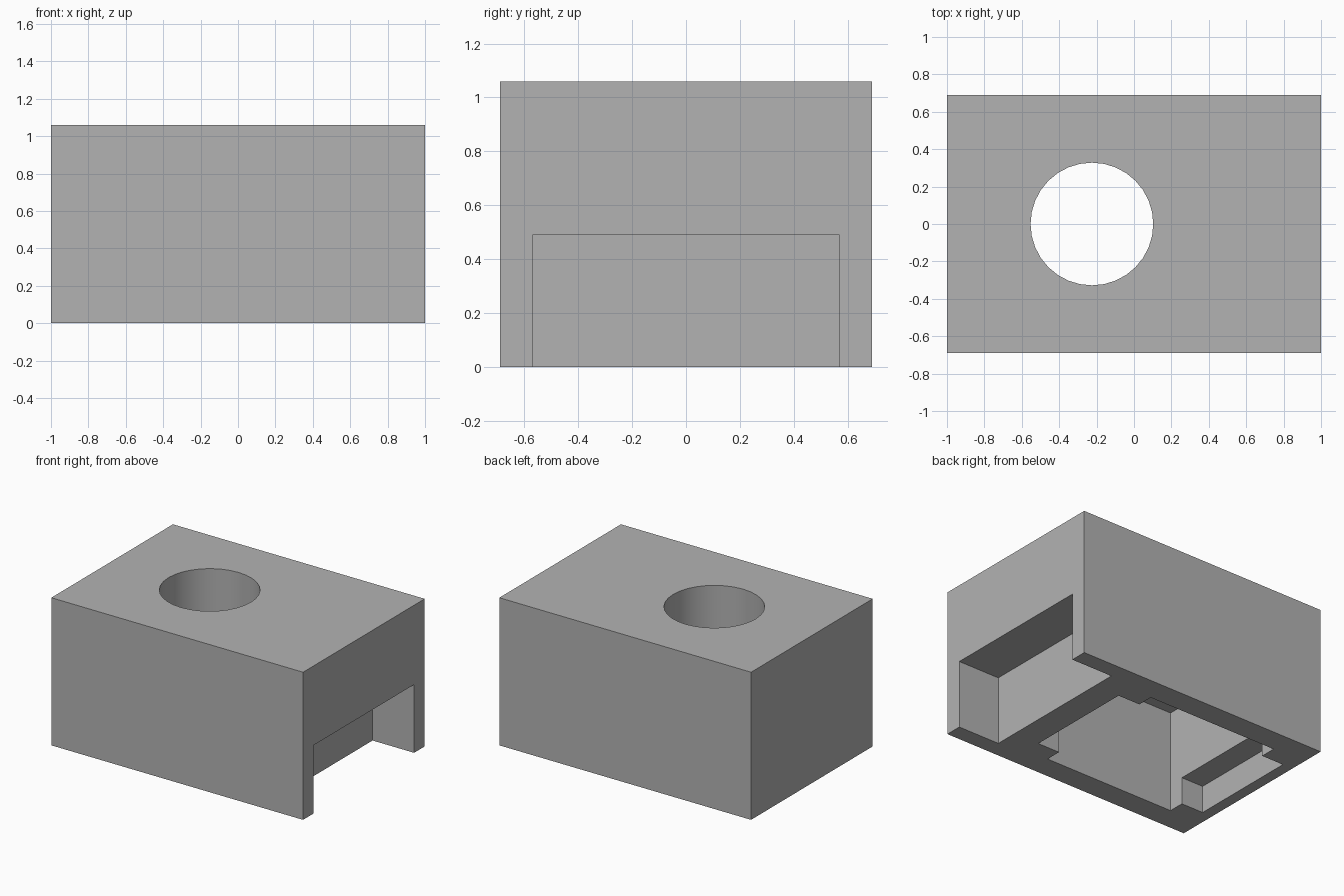
import bpy
import math

default = bpy.data.objects.get("Cube")
if default:
    bpy.data.objects.remove(default, do_unlink=True)

# Single plain grey
grey = bpy.data.materials.new("plain grey")
grey.use_nodes = True
colour = (0.45, 0.45, 0.45, 1.0)
grey.diffuse_color = colour
grey.node_tree.nodes["Principled BSDF"].inputs["Base Color"].default_value = colour


def box(name, x, y, z):
    """Box spanning the given (low, high) ranges."""
    spans = (x, y, z)
    bpy.ops.mesh.primitive_cube_add(size=1, location=[(a + b) / 2 for a, b in spans])
    ob = bpy.context.object
    ob.name = name
    ob.scale = [b - a for a, b in spans]
    bpy.ops.object.transform_apply(location=False, rotation=False, scale=True)
    ob.data.materials.append(grey)
    return ob


def cut(target, cutter):
    """Subtract the cutter from the target, then discard it."""
    cutter.hide_render = True
    mod = target.modifiers.new(cutter.name, "BOOLEAN")
    mod.operation = "DIFFERENCE"
    mod.solver = "EXACT"
    mod.object = cutter
    bpy.ops.object.select_all(action="DESELECT")
    bpy.context.view_layer.objects.active = target
    target.select_set(True)
    bpy.ops.object.modifier_apply(modifier=mod.name)
    bpy.data.objects.remove(cutter, do_unlink=True)


HOLE_X = -0.225
BELOW = -0.1

# Solid block
block = box("housing_block", (-1, 1), (-0.69, 0.69), (0, 1.06))

# Open notch under the right-hand end
cut(block, box("end_notch", (0.67, 1.1), (-0.57, 0.57), (BELOW, 0.49)))

# Deep pocket in the underside
cut(block, box("deep_pocket", (HOLE_X - 0.52, HOLE_X + 0.52), (-0.52, 0.52), (BELOW, 0.73)))

# Shallow steps at both ends of the pocket
cut(block, box("pocket_steps", (HOLE_X - 0.695, HOLE_X + 0.695), (-0.405, 0.405), (BELOW, 0.195)))

# Round hole from the top into the pocket
bpy.ops.mesh.primitive_cylinder_add(vertices=32, radius=0.328, depth=0.7, location=(HOLE_X, 0, 0.9))
bore = bpy.context.object
bore.name = "round_hole"
bore.data.materials.append(grey)
cut(block, bore)

block.select_set(True)
bpy.context.view_layer.objects.active = block
bpy.ops.object.shade_smooth_by_angle(angle=math.radians(30))
